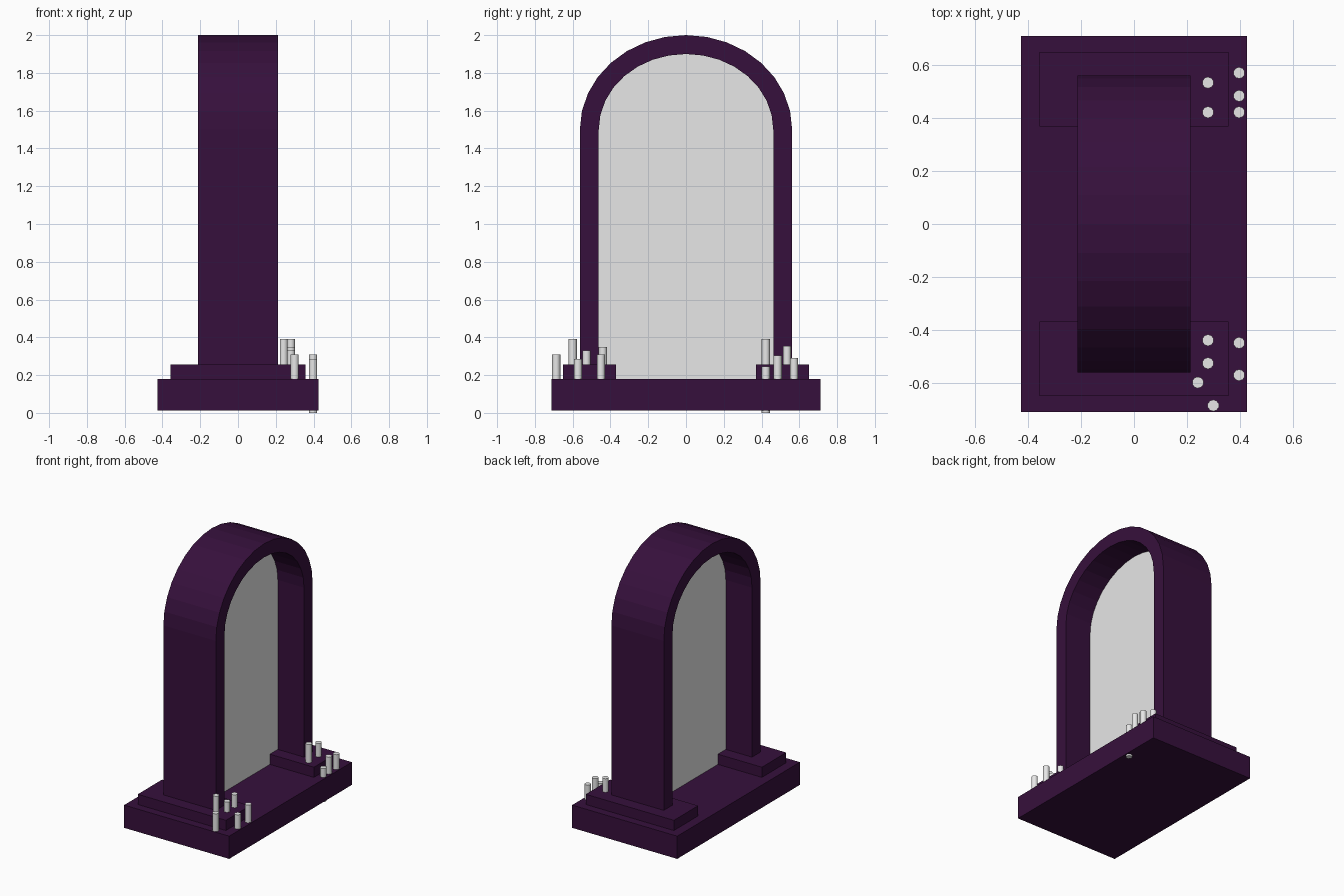
import bpy, bmesh, math
from mathutils import Matrix

cube = bpy.data.objects.get("Cube")
if cube:
    bpy.data.objects.remove(cube, do_unlink=True)


def make_material(name, color):
    mat = bpy.data.materials.new(name)
    mat.use_nodes = True
    mat.diffuse_color = color
    mat.node_tree.nodes["Principled BSDF"].inputs["Base Color"].default_value = color
    return mat


purple = make_material("dark purple stone", (0.037, 0.005, 0.045, 1))
pale = make_material("pale grey", (0.8, 0.8, 0.8, 1))


def finish(name, bm, mat):
    bmesh.ops.recalc_face_normals(bm, faces=bm.faces)
    mesh = bpy.data.meshes.new(name)
    bm.to_mesh(mesh)
    bm.free()
    mesh.materials.append(mat)
    obj = bpy.data.objects.new(name, mesh)
    bpy.context.collection.objects.link(obj)
    return obj


def box(name, low, high, mat):
    size = [b - a for a, b in zip(low, high)]
    centre = [(a + b) / 2 for a, b in zip(low, high)]
    bm = bmesh.new()
    matrix = Matrix.Translation(centre) @ Matrix.Diagonal((*size, 1))
    bmesh.ops.create_cube(bm, size=1, matrix=matrix)
    return finish(name, bm, mat)


def candle(name, x, y, bottom, top):
    bm = bmesh.new()
    bmesh.ops.create_cone(bm, cap_ends=True, segments=10, radius1=0.022, radius2=0.022,
                          depth=top - bottom,
                          matrix=Matrix.Translation((x, y, (top + bottom) / 2)))
    obj = finish(name, bm, pale)
    for face in obj.data.polygons:
        face.use_smooth = abs(face.normal.z) < 0.5
    return obj


FLOOR, LEDGE, SPRING, STEPS = 0.18, 0.255, 1.5, 16


def arch_profile(half_width, rise):
    """Outline in y and z from one foot over the top to the other."""
    points = [(half_width, FLOOR)]
    for i in range(STEPS + 1):
        a = math.pi * i / STEPS
        points.append((half_width * math.cos(a), SPRING + rise * math.sin(a)))
    return points + [(-half_width, FLOOR)]


# Base slab and the two plinths
box("base", (-0.427, -0.712, 0.013), (0.427, 0.712, FLOOR), purple)
for name, side in (("front_plinth", -1), ("back_plinth", 1)):
    y0, y1 = sorted((side * 0.37, side * 0.652))
    box(name, (-0.358, y0, FLOOR), (0.358, y1, LEDGE), purple)

# Arch frame: strip between two outlines, extruded across x
outer, inner = arch_profile(0.562, 0.5), arch_profile(0.462, 0.4)
bm = bmesh.new()
rows = [[bm.verts.new((-0.213, y, z)) for y, z in line] for line in (outer, inner)]
strip = [bm.faces.new((rows[0][i], rows[0][i + 1], rows[1][i + 1], rows[1][i]))
         for i in range(len(outer) - 1)]
moved = bmesh.ops.extrude_face_region(bm, geom=strip, use_keep_orig=True)
bmesh.ops.translate(bm, vec=(0.426, 0, 0),
                    verts=[v for v in moved["geom"] if isinstance(v, bmesh.types.BMVert)])
finish("arch_frame", bm, purple)

# Pane filling the middle of the arch
bm = bmesh.new()
bm.faces.new([bm.verts.new((0, y, z)) for y, z in inner])
finish("pane", bm, pale)

# Candles: x, y, bottom, top
candles = [
    (0.28, 0.535, LEDGE, 0.355), (0.28, 0.423, LEDGE, 0.39),
    (0.398, 0.572, FLOOR, 0.29), (0.398, 0.485, FLOOR, 0.305),
    (0.398, 0.423, 0, 0.245), (0.28, -0.44, LEDGE, 0.35),
    (0.398, -0.45, FLOOR, 0.31), (0.28, -0.527, LEDGE, 0.33),
    (0.398, -0.572, FLOOR, 0.285), (0.242, -0.6, LEDGE, 0.39),
    (0.3, -0.687, FLOOR, 0.31),
]
for number, spec in enumerate(candles, 1):
    candle(f"candle_{number}", *spec)
